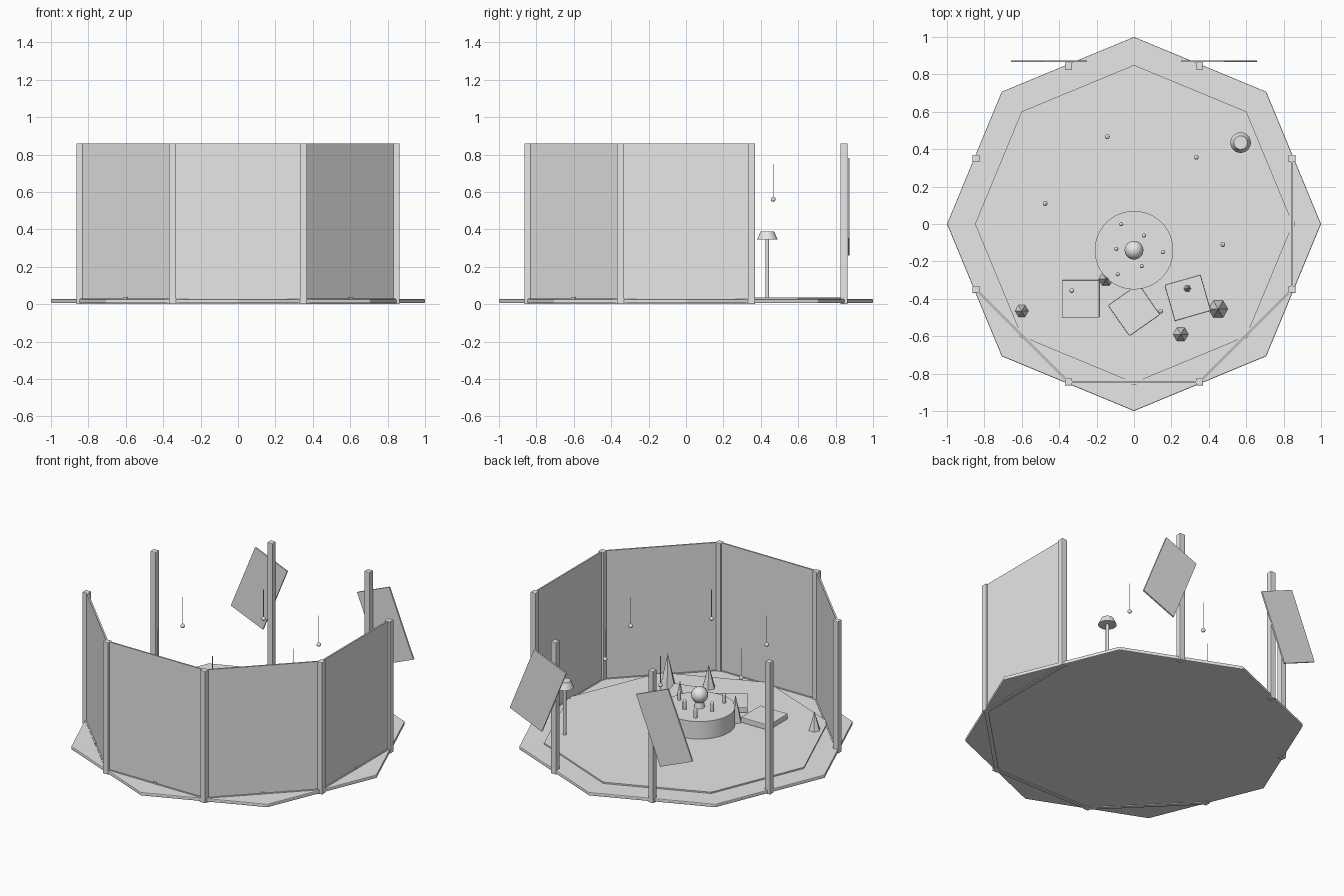
import bpy, bmesh
from math import radians, cos, sin, pi, tau
from mathutils import Matrix

cube = bpy.data.objects.get("Cube")
if cube:
    bpy.data.objects.remove(cube, do_unlink=True)

grey = bpy.data.materials.new("plain_light_grey")
grey.use_nodes = True
COLOUR = (0.8, 0.8, 0.8, 1)
grey.diffuse_color = COLOUR
grey.node_tree.nodes["Principled BSDF"].inputs["Base Color"].default_value = COLOUR


def finish(name, bm, loc=(0, 0, 0), rot=(0, 0, 0), bevel=0, smooth=False):
    mesh = bpy.data.meshes.new(name)
    bm.to_mesh(mesh)
    bm.free()
    mesh.materials.append(grey)
    obj = bpy.data.objects.new(name, mesh)
    bpy.context.collection.objects.link(obj)
    obj.location, obj.rotation_euler = loc, rot
    if bevel:
        mod = obj.modifiers.new("soft_edge", 'BEVEL')
        mod.width, mod.segments, mod.limit_method = bevel, 2, 'ANGLE'
    if smooth:
        bpy.ops.object.select_all(action='DESELECT')
        obj.select_set(True)
        bpy.context.view_layer.objects.active = obj
        bpy.ops.object.shade_smooth_by_angle(angle=radians(40))
    return obj


def box(name, size, loc, rot=(0, 0, 0), bevel=0):
    bm = bmesh.new()
    bmesh.ops.create_cube(bm, size=1, matrix=Matrix.Diagonal((*size, 1)))
    return finish(name, bm, loc, rot, bevel)


def cone(name, x, y, z0, z1, r0, r1, sides=24, turn=0, bevel=0, smooth=True):
    """Prism, cylinder or cone standing between two heights."""
    bm = bmesh.new()
    bmesh.ops.create_cone(bm, cap_ends=True, segments=sides, radius1=r0,
                          radius2=r1, depth=z1 - z0)
    return finish(name, bm, (x, y, (z0 + z1) / 2), (0, 0, turn), bevel, smooth)


def ball(name, x, y, z, r, seg=24):
    bm = bmesh.new()
    bmesh.ops.create_uvsphere(bm, u_segments=seg, v_segments=seg // 2, radius=r)
    return finish(name, bm, (x, y, z), smooth=True)


FLOOR = 0.036
TOP = 0.86
POST_R = 0.914

# Octagonal base and raised inner floor
cone("base_floor", 0, 0, 0.005, 0.027, 1, 1, 8, bevel=0.005, smooth=False)
cone("inner_floor", 0, 0, 0.02, FLOOR, 0.85, 0.85, 8, smooth=False)

# Eight posts
for i in range(8):
    a = pi / 8 + i * pi / 4
    box(f"post_{i + 1}", (0.038, 0.038, TOP),
        (POST_R * cos(a), POST_R * sin(a), TOP / 2), bevel=0.004)

# Four wall panels with bottom rails and a small foot light each
mid_r = POST_R * cos(pi / 8)
width = 2 * POST_R * sin(pi / 8)
for i in range(4):
    a = -3 * pi / 4 + i * pi / 4
    turn = (0, 0, a + pi / 2)
    x, y = mid_r * cos(a), mid_r * sin(a)
    box(f"wall_{i + 1}", (width, 0.01, TOP - 0.02), (x, y, (TOP + 0.02) / 2), turn)
    box(f"wall_rail_{i + 1}", (width, 0.024, 0.03), (x, y, 0.015), turn)
    box(f"wall_foot_{i + 1}", (0.025, 0.026, 0.014), (x, y, 0.03), turn)

# Two tilted hanging panels at the back
for side, label in ((1, "left"), (-1, "right")):
    box(f"tilted_panel_{label}", (0.25, 0.01, 0.46),
        (side * 0.455, 0.87, 0.52), (0, -side * 0.39, 0))

# Round plinth with a ball on a stand and a ring of pegs
PX, PY, PZ = 0, -0.14, 0.15
cone("plinth", PX, PY, FLOOR - 0.005, PZ, 0.21, 0.21, 48)
cone("ball_stand", PX, PY, PZ, 0.19, 0.032, 0.024)
ball("plinth_ball", PX, PY, 0.227, 0.05, 32)
for i in range(6):
    a = radians(-4 + 60 * i)
    x, y = PX + 0.155 * cos(a), PY + 0.155 * sin(a)
    if i % 2:
        x, y = PX + 0.095 * cos(a), PY + 0.095 * sin(a)
    cone(f"peg_{i + 1}", x, y, PZ, 0.2, 0.011, 0.011, 12)
    ball(f"peg_top_{i + 1}", x, y, 0.2, 0.011, 12)

# Floor cushions
for i, (x, y, deg) in enumerate(((-0.285, -0.4, 0), (0, -0.46, 35),
                                 (0.287, -0.395, 16))):
    box(f"cushion_{i + 1}", (0.2, 0.2, 0.036), (x, y, 0.052),
        (0, 0, radians(deg)), bevel=0.004)

# Six-sided cones
for i, (x, y, r, h) in enumerate(((-0.6, -0.465, 0.037, 0.12),
                                  (-0.15, -0.295, 0.04, 0.17),
                                  (0.285, -0.345, 0.027, 0.13),
                                  (0.25, -0.59, 0.042, 0.15),
                                  (0.45, -0.455, 0.053, 0.22))):
    cone(f"spike_{i + 1}", x, y, FLOOR - 0.004, FLOOR + h, r, 0, 6,
         turn=pi / 6, smooth=False)

# Ring of hanging bulbs on thin wires
for i in range(6):
    a = radians(47) + i * tau / 6
    x, y = 0.4875 * cos(a), 0.4875 * sin(a)
    cone(f"wire_{i + 1}", x, y, 0.56, 0.748, 0.002, 0.002, 8)
    ball(f"bulb_{i + 1}", x, y, 0.56, 0.013, 16)

# Floor lamp
cone("lamp_pole", 0.57, 0.435, FLOOR, 0.35, 0.01, 0.01, 16)
cone("lamp_shade", 0.57, 0.435, 0.345, 0.388, 0.055, 0.036, 24)
